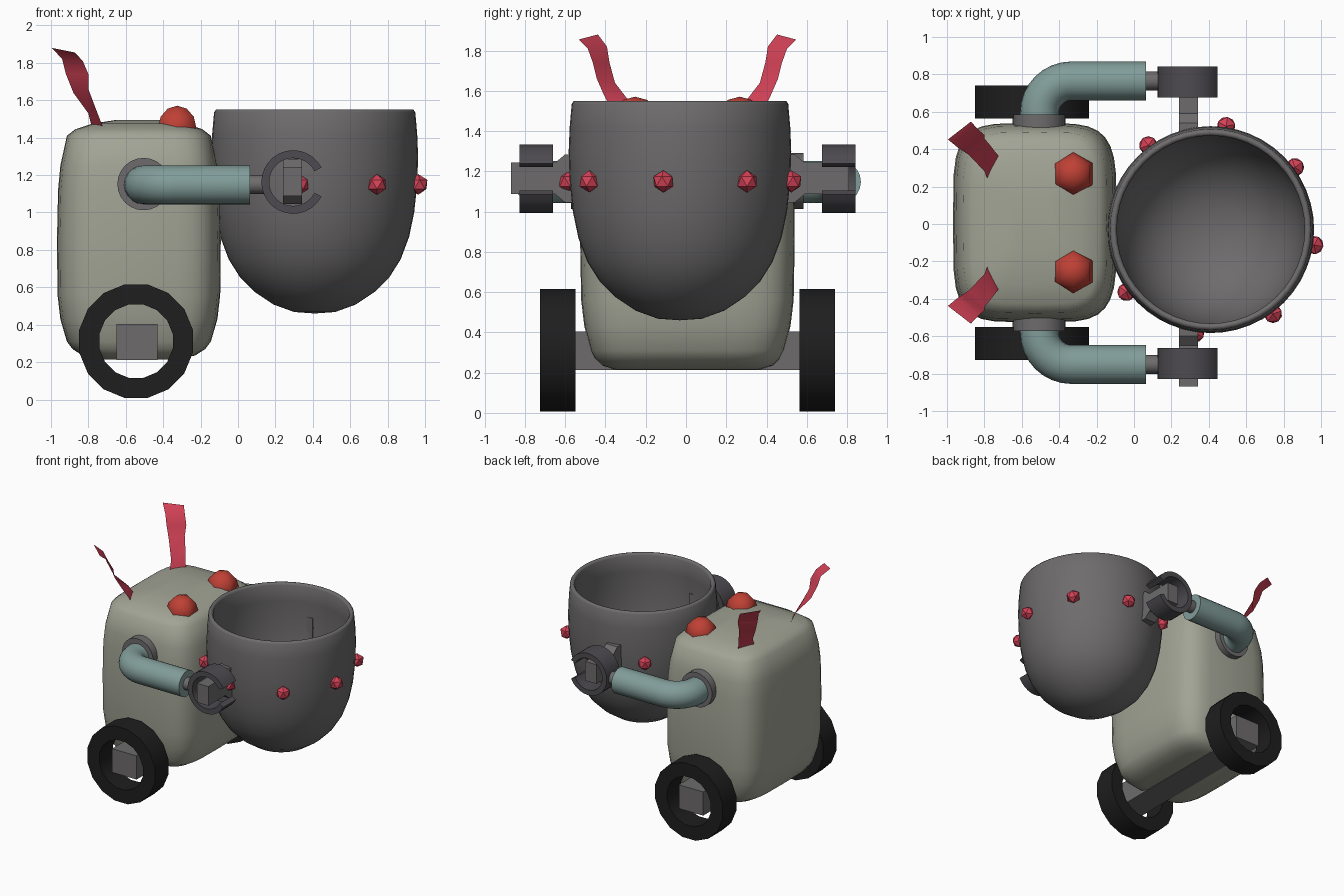
import bpy, bmesh, math
from mathutils import Vector, Matrix

if "Cube" in bpy.data.objects:
    bpy.data.objects.remove(bpy.data.objects["Cube"])

MID = 0.007                      # mirror plane of the robot (y)
POT = Vector((0.41, -0.03, 0))   # pot axis


def mat(name, r, g, b):
    m = bpy.data.materials.new(name)
    m.diffuse_color = (r, g, b, 1)
    m.use_nodes = True
    m.node_tree.nodes["Principled BSDF"].inputs["Base Color"].default_value = m.diffuse_color
    return m


SHELL = mat("pale olive shell", 0.36, 0.37, 0.30)
IRON = mat("iron grey", 0.155, 0.148, 0.150)
RUBBER = mat("black rubber", 0.013, 0.013, 0.013)
CLAW = mat("dark clamp grey", 0.075, 0.07, 0.08)
TEAL = mat("dull teal", 0.22, 0.335, 0.32)
PINK = mat("crimson pink", 0.66, 0.055, 0.095)
RED = mat("eye red", 0.52, 0.052, 0.036)


def finish(bm, name, material, angle=None, recalc=True):
    bmesh.ops.remove_doubles(bm, verts=bm.verts, dist=1e-5)
    if recalc:
        bmesh.ops.recalc_face_normals(bm, faces=bm.faces)
    me = bpy.data.meshes.new(name)
    bm.to_mesh(me)
    bm.free()
    me.materials.append(material)
    ob = bpy.data.objects.new(name, me)
    bpy.context.collection.objects.link(ob)
    if angle:
        bpy.ops.object.select_all(action='DESELECT')
        ob.select_set(True)
        bpy.context.view_layer.objects.active = ob
        bpy.ops.object.shade_smooth_by_angle(angle=math.radians(angle))
    return ob


def skin(rings, wrap=True, loop=False, caps=False):
    """Bridge rings of points; wrap closes each ring, loop joins last to first."""
    bm = bmesh.new()
    vs = [[bm.verts.new(p) for p in r] for r in rings]
    n = len(rings[0])
    pairs = list(zip(vs, vs[1:])) + ([(vs[-1], vs[0])] if loop else [])
    for a, b in pairs:
        for i in range(n if wrap else n - 1):
            j = (i + 1) % n
            bm.faces.new((a[i], a[j], b[j], b[i]))
    if caps:
        bm.faces.new(vs[0])
        bm.faces.new(vs[-1][::-1])
    return bm


def lathe(profile, seg, at, axis='z', start=0.0, loop=False, caps=False):
    """Revolve (radius, height) points around the z or y axis."""
    rings = []
    for r, h in profile:
        ring = []
        for i in range(seg):
            a = start + math.tau * i / seg
            c, s = r * math.cos(a), r * math.sin(a)
            ring.append(Vector(at) + Vector((c, s, h) if axis == 'z' else (c, h, s)))
        rings.append(ring)
    return skin(rings, loop=loop, caps=caps)


def box(lo, hi):
    bm = bmesh.new()
    lo, hi = Vector(lo), Vector(hi)
    bmesh.ops.create_cube(bm, size=1, matrix=Matrix.Translation((lo + hi) / 2) @ Matrix.Diagonal((*(hi - lo), 1)))
    return bm


# Body: stacked rounded-rectangle rings
def rounded(hx, hy, z, seg=32, n=4.5):
    pts = []
    for i in range(seg):
        c, s = math.cos(math.tau * i / seg), math.sin(math.tau * i / seg)
        pts.append((-0.53 + math.copysign(abs(c) ** (2 / n), c) * hx,
                    MID + math.copysign(abs(s) ** (2 / n), s) * hy, z))
    return pts


levels = [(.20, .36, .215), (.30, .425, .235), (.355, .46, .27), (.385, .48, .31), (.42, .512, .43),
          (.435, .528, .56), (.438, .533, .85), (.432, .53, 1.12), (.42, .518, 1.25), (.385, .485, 1.41),
          (.34, .435, 1.445), (.25, .33, 1.475), (.12, .17, 1.495)]
finish(skin([rounded(*l) for l in levels], caps=True), "body", SHELL, 60)

# Pot: outer wall, rolled rim, inner wall
pot = [(0, .46), (.11, .468), (.22, .508), (.32, .575), (.40, .655), (.46, .75), (.505, .87), (.532, 1.0),
       (.548, 1.15), (.553, 1.3), (.548, 1.42), (.538, 1.535), (.528, 1.55), (.512, 1.55), (.502, 1.535),
       (.512, 1.4), (.515, 1.2), (.50, 1.0), (.465, .84), (.40, .71), (.30, .60), (.16, .53), (0, .51)]
finish(lathe(pot, 48, POT), "pot", IRON, 60)

# Studs around the pot
for i in range(8):
    a = math.radians(-8.5 + 45 * i)
    bm = bmesh.new()
    p = POT + Vector((.56 * math.cos(a), .56 * math.sin(a), 1.15))
    bmesh.ops.create_icosphere(bm, subdivisions=1, radius=.055,
                               matrix=Matrix.Translation(p) @ Matrix.Rotation(a, 4, 'Z'))
    finish(bm, f"pot_stud_{i + 1}", PINK)

# Axle
finish(box((-.65, MID - .70, .212), (-.43, MID + .70, .405)), "axle", IRON)

for side, s in (("right", -1), ("left", 1)):
    def Y(d):
        return MID + s * d

    # Wheel tyre
    finish(lathe([(.31, -.088), (.31, .088), (.20, .088), (.20, -.088)], 16, (-.545, Y(.645), .312),
                 'y', math.pi / 16, loop=True), f"{side}_tyre", RUBBER, 30)

    # Shoulder plate
    finish(lathe([(.14, -.06), (.14, .06)], 24, (-.505, Y(.518), 1.152), 'y', caps=True),
           f"{side}_shoulder", IRON, 30)

    # Bent arm tube
    path = [((-.505, .53), 0)]
    for k in range(9):
        t = math.pi / 2 * k / 8
        path.append(((-.335 - .17 * math.cos(t), .588 + .17 * math.sin(t)), t))
    path.append(((.065, .758), math.pi / 2))
    rings = []
    for (x, d), t in path:
        ring = []
        for i in range(20):
            a = math.tau * i / 20
            u = .104 * math.cos(a)
            ring.append((x - u * math.cos(t), Y(d + u * math.sin(t)), 1.148 + .104 * math.sin(a)))
        rings.append(ring)
    finish(skin(rings, caps=True), f"{side}_arm", TEAL, 40)

    # Wrist rod
    wrist = [[(x, Y(.758) + .05 * math.cos(math.tau * i / 16), 1.15 + .05 * math.sin(math.tau * i / 16))
              for i in range(16)] for x in (.05, .145)]
    finish(skin(wrist, caps=True), f"{side}_wrist", IRON, 40)

    # C-shaped clamp opening forward
    rings = []
    for k in range(25):
        a = math.radians(27 + (360 - 54) * k / 24)
        rings.append([(.295 + r * math.cos(a), Y(.752 + w), 1.163 + r * math.sin(a))
                      for r, w in ((.17, -.083), (.17, .083), (.128, .083), (.128, -.083))])
    finish(skin(rings, caps=True), f"{side}_clamp", CLAW, 30)

    # Pot handle held by the clamp, flared where it meets the pot
    half = [(.50, .12), (.57, .12), (.62, .078), (.84, .078)]
    outline = half + [(d, -h) for d, h in reversed(half)]
    handle = [[(x, POT.y + s * d, 1.165 + h) for d, h in outline] for x in (.24, .342)]
    finish(skin(handle, caps=True), f"{side}_pot_handle", IRON)

    # Eye dome
    dome = [(.118 * math.sin(math.pi * k / 6), -.118 * math.cos(math.pi * k / 6)) for k in range(7)]
    finish(lathe(dome, 6, (-.325, Y(.26), 1.453), start=math.pi / 6), f"{side}_eye", RED, 65)

    # Wavy ribbon ear
    inner = [(-.78, .225, 1.45), (-.80, .275, 1.53), (-.88, .36, 1.64), (-.92, .387, 1.74),
             (-.94, .40, 1.82), (-.995, .445, 1.88)]
    outer = [(-.72, .35, 1.45), (-.77, .415, 1.58), (-.80, .45, 1.66), (-.80, .47, 1.74),
             (-.83, .495, 1.81), (-.872, .54, 1.855)]
    strips = [[(x, Y(d), z) for x, d, z in e] for e in (inner, outer)]
    finish(skin(strips, wrap=False), f"{side}_ear_ribbon", PINK, 60)
